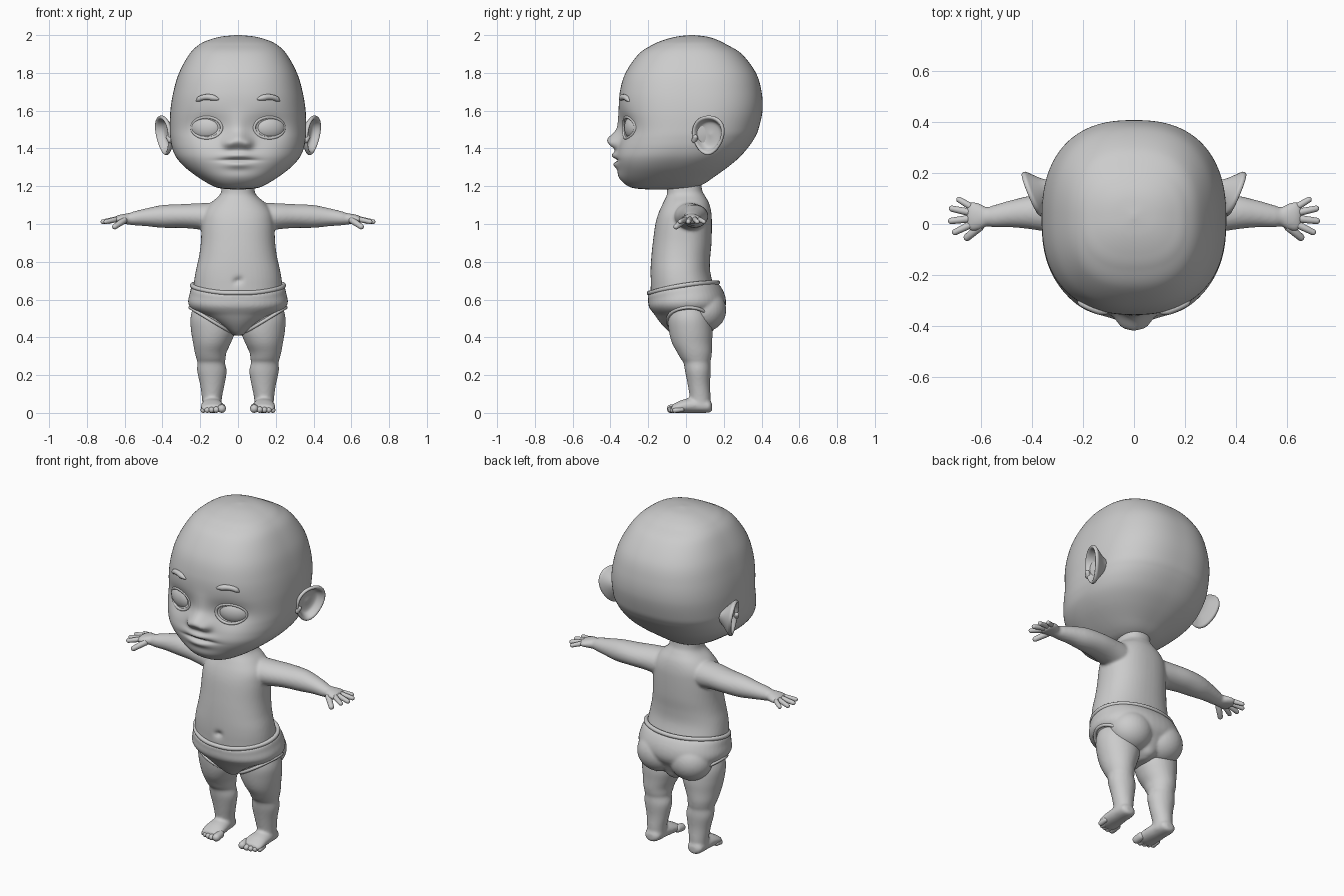
import bpy, bmesh
from math import sin, cos, pi, exp
from mathutils import Vector, Matrix
from mathutils.bvhtree import BVHTree

cube = bpy.data.objects.get("Cube")
if cube:
    bpy.data.objects.remove(cube, do_unlink=True)

clay = bpy.data.materials.new("clay grey")
clay.use_nodes = True
clay.diffuse_color = (0.6, 0.6, 0.6, 1)
clay.node_tree.nodes["Principled BSDF"].inputs["Base Color"].default_value = clay.diffuse_color


def spline(rows, steps):
    """Smoothly interpolate a list of equal-length tuples."""
    out = []
    for i in range(len(rows) - 1):
        quad = [rows[max(i - 1, 0)], rows[i], rows[i + 1], rows[min(i + 2, len(rows) - 1)]]
        for k in range(steps):
            t = k / steps
            out.append([b + t * (c - a) / 2 + t * t * (a - 2.5 * b + 2 * c - d / 2)
                        + t ** 3 * (1.5 * (b - c) + (d - a) / 2) for a, b, c, d in zip(*quad)])
    return out + [list(rows[-1])]


def loft(bm, rows, axis="z", steps=6, sides=48, power=2.0):
    """Skin rounded sections (position, centre a, centre b, radius a, radius b) along an axis."""
    rings = []
    for p, ca, cb, ra, rb in spline(rows, steps):
        ring = []
        for j in range(sides):
            c, s = cos(2 * pi * j / sides), sin(2 * pi * j / sides)
            a = ca + ra * abs(c) ** (2 / power) * (1 if c > 0 else -1)
            b = cb + rb * abs(s) ** (2 / power) * (1 if s > 0 else -1)
            ring.append(bm.verts.new({"z": (a, b, p), "x": (p, a, b), "y": (a, p, b)}[axis]))
        rings.append(ring)
    for low, high in zip(rings, rings[1:]):
        for j in range(sides):
            k = (j + 1) % sides
            bm.faces.new((low[j], low[k], high[k], high[j]))
    bm.faces.new(rings[0])
    bm.faces.new(rings[-1])
    return [v for ring in rings for v in ring]


def upright(rows):
    """Turn (height, half width, front, back) rows into centred sections."""
    return [(z, 0, (f + b) / 2, w, (b - f) / 2) for z, w, f, b in rows]


def ball(bm, centre, size, turn=0):
    m = Matrix.Translation(centre) @ Matrix.Rotation(turn, 4, "Z") @ Matrix.Diagonal((*size, 1))
    bmesh.ops.create_uvsphere(bm, u_segments=32, v_segments=20, radius=1, matrix=m)


def capsule(bm, a, b, radius, taper=0.8):
    a, b = Vector(a), Vector(b)
    made = bmesh.ops.create_uvsphere(bm, u_segments=16, v_segments=12, radius=radius)["verts"]
    turn = (b - a).to_track_quat("Z", "Y").to_matrix()
    for v in made:
        if v.co.z > -0.0001:
            v.co = v.co * taper + Vector((0, 0, (b - a).length))
        v.co = turn @ v.co + a


def mirror_x(bm):
    copy = bmesh.ops.duplicate(bm, geom=bm.verts[:] + bm.edges[:] + bm.faces[:])["geom"]
    for v in copy:
        if isinstance(v, bmesh.types.BMVert):
            v.co.x = -v.co.x


def finish(name, bm, voxel=0):
    bmesh.ops.recalc_face_normals(bm, faces=bm.faces[:])
    for f in bm.faces:
        f.smooth = True
    mesh = bpy.data.meshes.new(name)
    bm.to_mesh(mesh)
    obj = bpy.data.objects.new(name, mesh)
    bpy.context.collection.objects.link(obj)
    mesh.materials.append(clay)
    if voxel:
        remesh = obj.modifiers.new("Blend", "REMESH")
        remesh.mode, remesh.voxel_size, remesh.use_smooth_shade = "VOXEL", voxel, True
        soften = obj.modifiers.new("Soften", "SMOOTH")
        soften.iterations = 5
    return obj


def tube(name, points, depth, radii=None, closed=False):
    data = bpy.data.curves.new(name, "CURVE")
    data.dimensions, data.bevel_depth, data.bevel_resolution = "3D", depth, 4
    data.use_fill_caps = True
    line = data.splines.new("POLY")
    line.points.add(len(points) - 1)
    for i, (p, q) in enumerate(zip(line.points, points)):
        p.co = (*q, 1)
        p.radius = radii[i] if radii else 1
    line.use_cyclic_u, line.use_smooth = closed, True
    data.materials.append(clay)
    bpy.context.collection.objects.link(bpy.data.objects.new(name, data))


# Head: lofted skull and jaw, then sculpted face
bm = bmesh.new()
skull = loft(bm, upright([
    (1.183, .03, -.2, -.06), (1.19, .1, -.275, .03), (1.21, .15, -.315, .09),
    (1.25, .215, -.345, .15), (1.3, .28, -.36, .22), (1.35, .325, -.365, .28),
    (1.4, .348, -.36, .325), (1.45, .358, -.356, .36), (1.5, .361, -.353, .383),
    (1.6, .358, -.356, .405), (1.7, .342, -.35, .4), (1.8, .312, -.32, .37),
    (1.9, .257, -.25, .295), (1.95, .205, -.175, .215), (1.975, .153, -.115, .165),
    (1.992, .09, -.05, .11), (2, .01, .02, .04)]), steps=10, sides=192, power=2.45)
BUMPS = [  # x, z, spread x, spread z, push
    (0, 1.442, .036, .03, -.055), (0, 1.5, .03, .05, -.012), (.05, 1.425, .02, .02, -.028),
    (0, 1.363, .055, .014, -.026), (0, 1.314, .05, .015, -.02), (0, 1.337, .06, .006, .014),
    (0, 1.245, .07, .03, -.012), (.165, 1.51, .075, .05, .032), (.2, 1.37, .07, .06, -.008)]
for v in skull:
    x, y, z = v.co
    if y < 0:
        v.co.y += sum(push * exp(-((abs(x) - bx) / sx) ** 2 / 2 - ((z - bz) / sz) ** 2 / 2)
                      for bx, bz, sx, sz, push in BUMPS)
finish("head", bm)
face = BVHTree.FromBMesh(bm)


def on_face(x, z, lift=0.0):
    hit = face.ray_cast(Vector((x, -2, z)), Vector((0, 1, 0)))[0]
    return Vector((x, hit.y - lift, z))


# Eyes, eyelids and eyebrows rest on the face
bm = bmesh.new()
ball(bm, on_face(.165, 1.51, -.026), (.09, .05, .068), .3)
mirror_x(bm)
finish("eyeballs", bm)
for side, label in ((1, "left"), (-1, "right")):
    lid = [on_face(side * (.165 + .079 * cos(t)), 1.51 + .056 * sin(t), -.002)
           for t in (2 * pi * i / 48 for i in range(48))]
    tube(label + "_eyelid", lid, .008, closed=True)
    arch = spline([(.22, 1.65), (.195, 1.667), (.155, 1.672), (.1, 1.66)], 6)
    thick = [.15 + .85 * min(1, 5 * t, 5 * (1 - t)) * (.7 + .3 * t)
             for t in (i / (len(arch) - 1) for i in range(len(arch)))]
    tube(label + "_eyebrow", [on_face(side * x, z, .001) for x, z in arch], .017, thick)

# Ears: dished egg shapes swept back from the head
bm = bmesh.new()
loops = spline([(.3, -.07), (.5, -.045), (.85, -.014), (1, 0), (.97, .014), (.85, .012),
                (.74, -.008), (.6, -.022), (.3, -.026), (.02, -.024)], 3)
across, up, out = Vector((.38, .92, 0)), Vector((.14, .02, 1)), Vector((.91, -.38, -.12))
rings = []
for r, h in loops:
    ring = []
    for i in range(40):
        a = 2 * pi * i / 40
        u, w = r * .09 * cos(a) * (1 + .2 * sin(a)), r * .104 * sin(a)
        ring.append(bm.verts.new(Vector((.388, .12, 1.47)) + across * u + up * w + out * h))
    rings.append(ring)
for low, high in zip(rings, rings[1:]):
    for i in range(40):
        k = (i + 1) % 40
        bm.faces.new((low[i], low[k], high[k], high[i]))
bm.faces.new(rings[0])
bm.faces.new(rings[-1])
capsule(bm, (.36, .045, 1.445), (.37, .05, 1.46), .016)
mirror_x(bm)
finish("ears", bm)

# Body: limbs on one side, mirrored, blended with the torso
bm = bmesh.new()
loft(bm, [(.08, .015, 1.03, .085, .085), (.2, .025, 1.04, .085, .07), (.3, .04, 1.042, .078, .063),
          (.4, .045, 1.04, .066, .06), (.48, .04, 1.036, .053, .048), (.55, .03, 1.03, .043, .037),
          (.575, .028, 1.027, .037, .031), (.6, .028, 1.027, .05, .027),
          (.635, .03, 1.025, .058, .022), (.655, .03, 1.022, .045, .015)], "x")
loft(bm, [(.02, .138, .075, .05, .053), (.08, .138, .075, .053, .055), (.15, .136, .068, .065, .059),
          (.22, .138, .063, .078, .068), (.265, .142, .058, .073, .071), (.285, .143, .053, .077, .08),
          (.32, .145, .045, .084, .092), (.37, .138, .032, .1, .106), (.43, .132, .025, .116, .115),
          (.5, .134, .018, .118, .114), (.57, .13, .015, .105, .1)])
loft(bm, [(.138, .14, .03, .02, .018), (.12, .14, .035, .045, .034), (.05, .138, .04, .054, .04),
          (-.01, .136, .036, .06, .036), (-.05, .134, .028, .063, .028),
          (-.078, .134, .022, .052, .018)], "y")
mirror_x(bm)
torso = loft(bm, upright([
    (.46, .1, -.1, .1), (.52, .19, -.15, .15), (.6, .235, -.182, .17), (.68, .234, -.188, .145),
    (.75, .224, -.188, .128), (.82, .208, -.184, .128), (.9, .197, -.176, .135),
    (1, .192, -.162, .137), (1.06, .182, -.145, .134), (1.11, .145, -.122, .122),
    (1.15, .1, -.103, .1), (1.18, .088, -.1, .085), (1.25, .085, -.1, .08)]), power=2.25)
for v in torso:  # navel
    if v.co.y < 0:
        v.co.y += .02 * exp(-(v.co.x / .016) ** 2 - ((v.co.z - .7) / .016) ** 2)
finish("body", bm, .008)

# Fingers and thumb
bm = bmesh.new()
for root, tip, r in (((.645, .072), (.684, .095), .014), ((.65, .047), (.712, .06), .015),
                     ((.65, .02), (.715, .012), .0155), ((.645, -.005), (.7, -.032), .015)):
    capsule(bm, (*root, 1.024), (*tip, 1.012), r)
capsule(bm, (.605, -.012, 1.018), (.652, -.052, .986), .018)
mirror_x(bm)
finish("fingers", bm)

# Toes, largest on the inner side
bm = bmesh.new()
for x, y, r in ((.086, -.08, .022), (.115, -.083, .0165), (.14, -.078, .0155),
                (.163, -.07, .015), (.184, -.058, .014)):
    capsule(bm, (x, y + .035, r + .005), (x, y, r), r, 1)
mirror_x(bm)
finish("toes", bm)


def waist_drop(y):
    return .055 * max(0, min(1, (.18 - y) / .37)) ** 2


# Diaper: tapered brief with rounded seat, lower at the front of the waist
bm = bmesh.new()
ball(bm, (.105, .098, .545), (.125, .115, .115))
mirror_x(bm)
brief = loft(bm, upright([
    (.41, .025, -.06, .1), (.43, .055, -.09, .14), (.47, .115, -.13, .16), (.51, .18, -.16, .18),
    (.55, .243, -.183, .205), (.59, .264, -.198, .212), (.64, .256, -.2, .2),
    (.685, .243, -.197, .168), (.69, .2, -.15, .12)]), power=2.2)
for v in brief:
    v.co.z -= waist_drop(v.co.y) * max(0, min(1, (v.co.z - .52) / .16))
finish("diaper", bm, .008)

# Rolled waistband and leg hems
band = []
for i in range(64):
    a = 2 * pi * i / 64
    y = -.014 + .182 * sin(a)
    band.append((.242 * cos(a), y, .69 - waist_drop(y)))
tube("waistband", band, .012, closed=True)
for side, label in ((1, "left"), (-1, "right")):
    hem = [(side * (.142 + .112 * cos(a)), .015 + .113 * sin(a), .49 + .068 * cos(a))
           for a in (2 * pi * i / 48 for i in range(48))]
    tube(label + "_leg_hem", hem, .009, closed=True)
